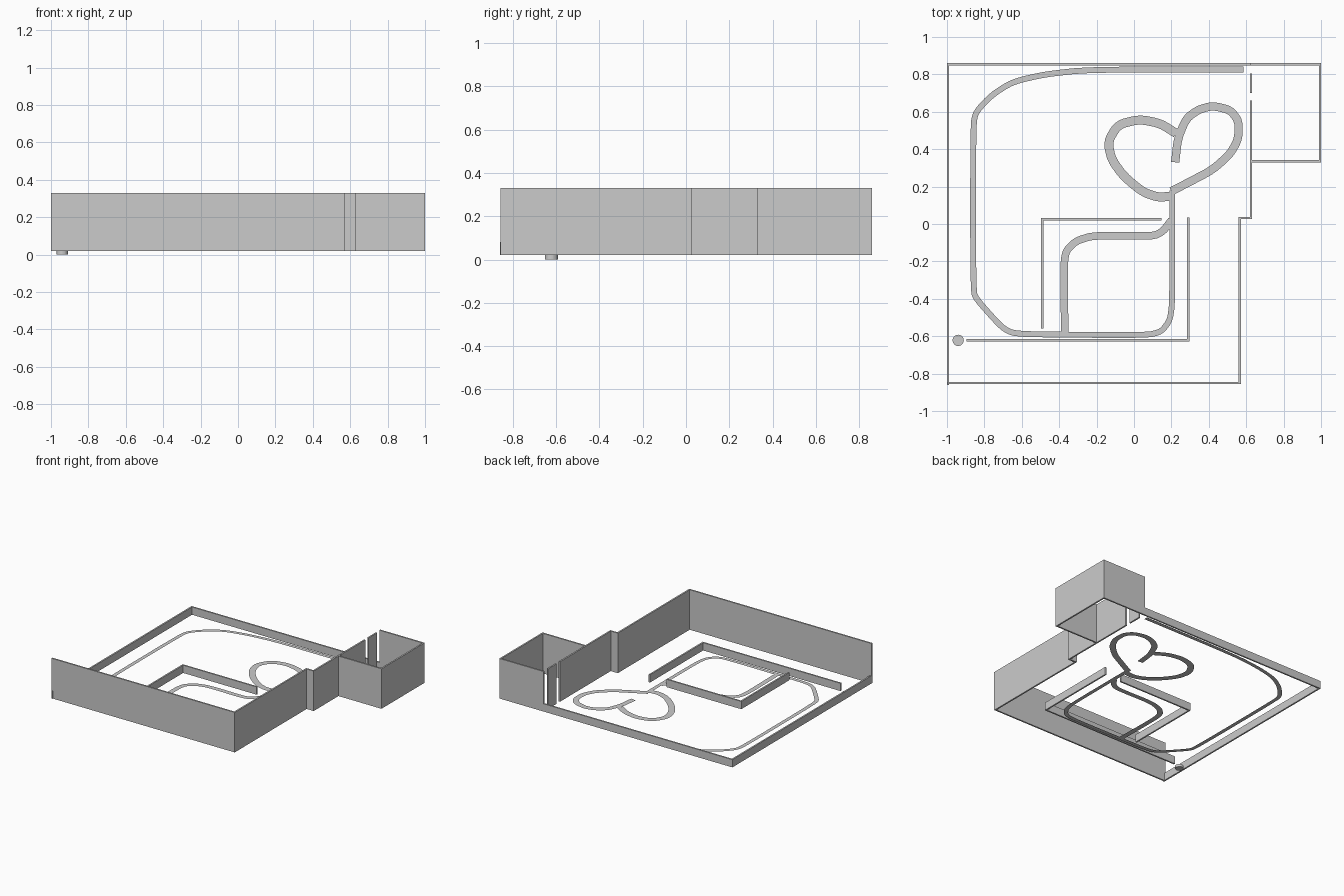
import bpy, bmesh
from mathutils import Vector

if "Cube" in bpy.data.objects:
    bpy.data.objects.remove(bpy.data.objects["Cube"])

grey = bpy.data.materials.new("plain_grey")
grey.diffuse_color = (0.6, 0.6, 0.6, 1)
grey.use_nodes = True
grey.node_tree.nodes["Principled BSDF"].inputs["Base Color"].default_value = grey.diffuse_color

BASE, LOW, TALL = 0.02, 0.08, 0.33
T = 0.006  # half wall thickness


def add_object(name, bm):
    mesh = bpy.data.meshes.new(name)
    bm.to_mesh(mesh)
    bm.free()
    mesh.materials.append(grey)
    obj = bpy.data.objects.new(name, mesh)
    bpy.context.collection.objects.link(obj)
    return obj


def wall(name, a, b, top):
    """Straight wall along x or y between two centre-line points."""
    bm = bmesh.new()
    bmesh.ops.create_cube(bm, size=1)
    x0, x1 = sorted((a[0], b[0]))
    y0, y1 = sorted((a[1], b[1]))
    if x1 - x0 > y1 - y0:
        y0, y1 = y0 - T, y1 + T
    else:
        x0, x1 = x0 - T, x1 + T
    bmesh.ops.scale(bm, vec=(x1 - x0, y1 - y0, top - BASE), verts=bm.verts)
    bmesh.ops.translate(bm, vec=((x0 + x1) / 2, (y0 + y1) / 2, (top + BASE) / 2), verts=bm.verts)
    add_object(name, bm)


def ribbon(name, pts, width, z):
    """Flat path strip along a corner-rounded centre line."""
    p = [Vector(q) for q in pts]
    for _ in range(2):
        cut = [p[0]]
        for a, b in zip(p, p[1:]):
            cut += [a.lerp(b, 0.2), a.lerp(b, 0.8)]
        p = cut + [p[-1]]
    bm = bmesh.new()
    prev = None
    for i, c in enumerate(p):
        d = (p[min(i + 1, len(p) - 1)] - p[max(i - 1, 0)]).normalized()
        n = Vector((-d.y, d.x)) * width / 2
        pair = [bm.verts.new((*(c + n), z)), bm.verts.new((*(c - n), z))]
        if prev:
            bm.faces.new((prev[0], prev[1], pair[1], pair[0]))
        prev = pair
    add_object(name, bm)


# Low outer walls
wall("left_wall", (-0.994, -0.86), (-0.994, 0.86), LOW)
wall("back_wall", (-1, 0.854), (0.625, 0.854), LOW)

# Tall outer walls with the step on the right
wall("front_wall", (-1, -0.85), (0.571, -0.85), TALL)
wall("right_wall_front", (0.565, -0.856), (0.565, 0.038), TALL)
wall("right_wall_step", (0.559, 0.032), (0.631, 0.032), TALL)
wall("right_wall_back", (0.625, 0.026), (0.625, 0.66), TALL)
wall("door_pillar", (0.625, 0.70), (0.625, 0.805), TALL)

# Tall side room
wall("room_front_wall", (0.625, 0.336), (1, 0.336), TALL)
wall("room_right_wall", (0.994, 0.33), (0.994, 0.86), TALL)
wall("room_back_wall", (0.619, 0.854), (1, 0.854), TALL)

# Low inner courtyard walls
wall("court_back_wall", (-0.496, 0.025), (0.147, 0.025), LOW)
wall("court_left_wall", (-0.49, -0.56), (-0.49, 0.031), LOW)
wall("court_front_wall", (-0.895, -0.622), (0.296, -0.622), LOW)
wall("court_right_wall", (0.29, -0.628), (0.29, 0.035), LOW)

# Paths
ribbon("outer_path", [(0.585, 0.826), (-0.24, 0.826), (-0.48, 0.80), (-0.65, 0.76),
                      (-0.76, 0.69), (-0.845, 0.60), (-0.86, 0.53), (-0.86, -0.36),
                      (-0.84, -0.405), (-0.71, -0.55), (-0.655, -0.582), (-0.56, -0.59),
                      (0.07, -0.595), (0.147, -0.575), (0.192, -0.515), (0.205, -0.42),
                      (0.205, 0.18)], 0.031, BASE)
ribbon("inner_path", [(0.20, 0.02), (0.155, -0.04), (0.10, -0.066), (-0.21, -0.06),
                      (-0.31, -0.09), (-0.365, -0.145), (-0.375, -0.23),
                      (-0.37, -0.59)], 0.04, BASE - 0.001)
ribbon("heart_right", [(0.22, 0.33), (0.235, 0.46), (0.28, 0.565), (0.345, 0.612),
                       (0.42, 0.632), (0.515, 0.61), (0.56, 0.55), (0.558, 0.455),
                       (0.515, 0.375), (0.42, 0.29), (0.31, 0.232), (0.2, 0.175)],
       0.044, BASE - 0.002)
ribbon("heart_left", [(0.225, 0.485), (0.14, 0.538), (0.03, 0.56), (-0.085, 0.532),
                      (-0.14, 0.44), (-0.12, 0.345), (-0.055, 0.255), (0.045, 0.172),
                      (0.13, 0.142), (0.205, 0.15)], 0.048, BASE - 0.003)

# Round marker disc below the gate
bm = bmesh.new()
bmesh.ops.create_cone(bm, cap_ends=True, segments=24, radius1=0.03, radius2=0.03, depth=0.02)
bmesh.ops.translate(bm, vec=(-0.94, -0.622, 0.01), verts=bm.verts)
disc = add_object("marker_disc", bm)
